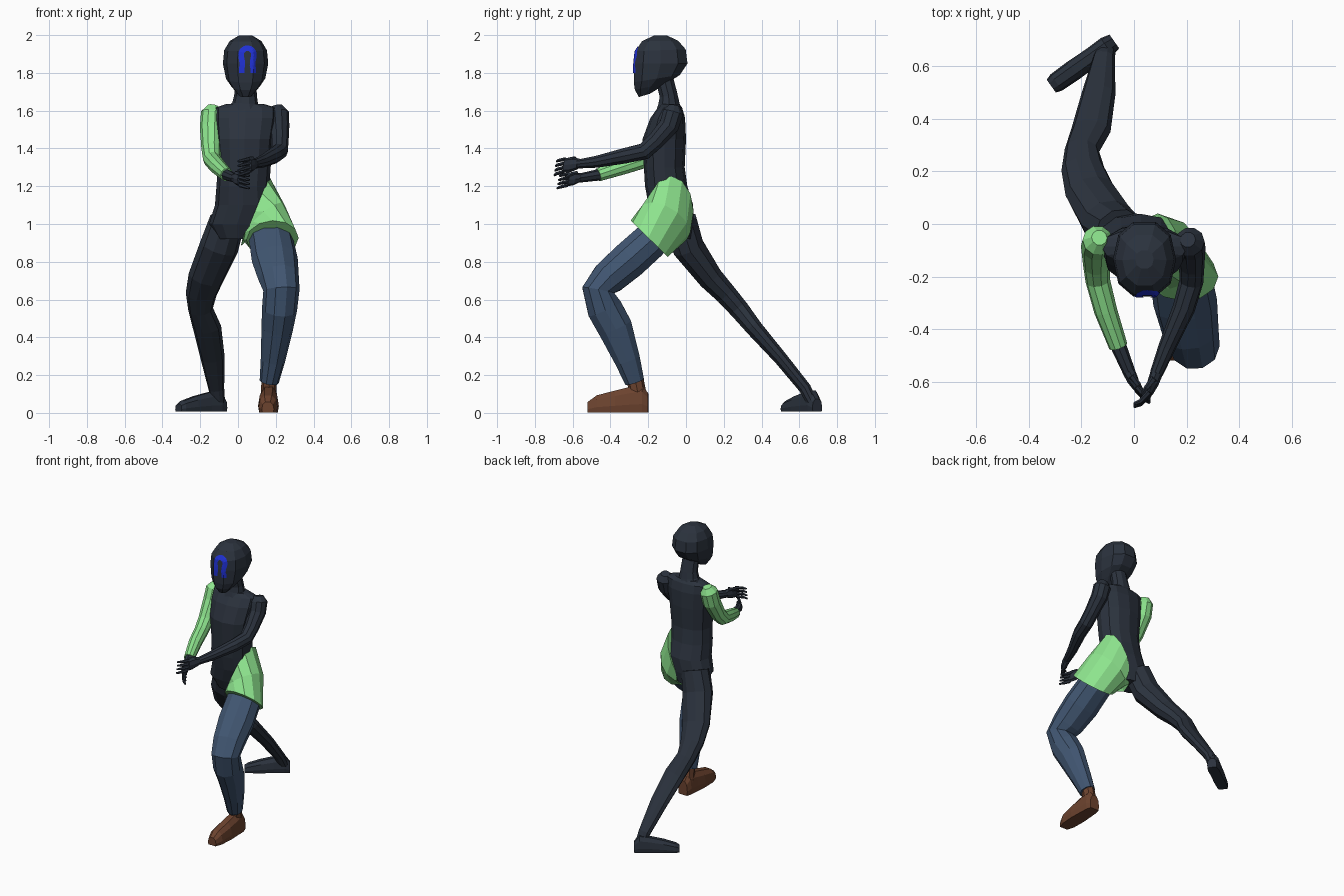
import bpy, bmesh, math
from mathutils import Vector as V
from mathutils.bvhtree import BVHTree


def mat(name, rgb):
    m = bpy.data.materials.new(name)
    m.diffuse_color = (*rgb, 1)
    return m


DARK = mat("dark slate", (0.024, 0.032, 0.047))
GREEN = mat("light green", (0.27, 0.78, 0.27))
DENIM = mat("denim blue", (0.052, 0.092, 0.165))
BROWN = mat("brown leather", (0.15, 0.056, 0.028))
BLUE = mat("bright blue", (0.014, 0.03, 0.65))


def make(name, rings, material, caps=True, closed=True):
    """Skin a list of point rings into one flat-shaded object."""
    bm = bmesh.new()
    rows = [[bm.verts.new(p) for p in r] for r in rings]
    n = len(rows[0])
    for a, b in zip(rows, rows[1:]):
        for i in range(n if closed else n - 1):
            j = (i + 1) % n
            bm.faces.new((a[i], a[j], b[j], b[i]))
    if caps:
        bm.faces.new(rows[0])
        bm.faces.new(rows[-1])
    bmesh.ops.recalc_face_normals(bm, faces=bm.faces)
    me = bpy.data.meshes.new(name)
    bm.to_mesh(me)
    bm.free()
    me.materials.append(material)
    ob = bpy.data.objects.new(name, me)
    bpy.context.collection.objects.link(ob)
    return ob


def ring(c, u, v, n=10, power=1.0):
    """Closed loop around c with half-axes u and v; power < 1 squares it off."""
    c, u, v = V(c), V(u), V(v)

    def sq(s):
        return math.copysign(abs(s) ** power, s)
    return [c + u * sq(math.cos(2 * math.pi * i / n)) + v * sq(math.sin(2 * math.pi * i / n))
            for i in range(n)]


def tube(name, pts, material, n=10):
    """Limb through points (x, y, z, half-width, half-depth)."""
    ps = [V(p[:3]) for p in pts]
    rings = []
    for i, p in enumerate(pts):
        t = V()
        if i > 0:
            t += (ps[i] - ps[i - 1]).normalized()
        if i < len(ps) - 1:
            t += (ps[i + 1] - ps[i]).normalized()
        t.normalize()
        u = (V((1, 0, 0)) - t * t.x).normalized()
        rings.append(ring(ps[i], u * p[3], t.cross(u) * p[-1], n))
    return make(name, rings, material)


def foot(name, heel, toe, sections, material, z0):
    """Flat-soled foot; sections are (position along foot, half-width, height)."""
    heel, toe = V((*heel, 0)), V((*toe, 0))
    side = (toe - heel).normalized().cross(V((0, 0, 1)))
    prof = [(-0.9, 0), (-1, 0.3), (-0.85, 0.75), (-0.4, 1), (0.4, 1), (0.85, 0.75), (1, 0.3), (0.9, 0)]
    return make(name, [[heel.lerp(toe, t) + side * (w * a) + V((0, 0, z0 + h * b)) for a, b in prof]
                       for t, w, h in sections], material)


def hand(name, wrist, knuckle, tip, spread):
    """Palm, four bent fingers and a thumb."""
    wrist, knuckle, tip, spread = V(wrist), V(knuckle), V(tip), V(spread)
    nrm = (knuckle - wrist).cross(spread).normalized()
    make(name + "_palm", [ring(wrist, spread * 0.75, nrm * 0.024, 8),
                          ring(wrist.lerp(knuckle, 0.5), spread * 1.05, nrm * 0.022, 8),
                          ring(knuckle, spread, nrm * 0.014, 8)], DARK)
    for k in range(4):
        s = (k - 1.5) / 1.7
        base, end = knuckle + spread * s, tip + spread * s * 1.1
        mid = base.lerp(end, 0.5) + (knuckle - wrist) * 0.18
        tube(f"{name}_finger_{k + 1}", [(*base, 0.011), (*mid, 0.009), (*end, 0.006)], DARK, 6)
    base = wrist.lerp(knuckle, 0.3) + spread * 0.8
    mid = base.lerp(tip, 0.35) + spread * 0.35
    tube(name + "_thumb", [(*base, 0.014), (*mid, 0.011), (*(mid.lerp(tip, 0.4)), 0.006)], DARK, 6)


# Head: rings of (half-width, front y, front z, back y, back z)
head_rings = []
for rx, fy, fz, by, bz in [(0.035, -0.25, 1.672, -0.19, 1.69), (0.075, -0.272, 1.71, -0.10, 1.745),
                           (0.104, -0.278, 1.75, -0.03, 1.79), (0.12, -0.278, 1.85, 0.01, 1.85),
                           (0.113, -0.27, 1.915, 0.0, 1.925), (0.084, -0.235, 1.967, -0.04, 1.97),
                           (0.035, -0.17, 1.998, -0.10, 1.998)]:
    f, b = V((0.04, fy, fz)), V((0.04, by, bz))
    head_rings.append(ring((f + b) / 2, (rx, 0, 0), (f - b) / 2 * 1.03, 10, 0.88))
head = make("head", head_rings, DARK)

# Face marking: arched ribbon laid on the face
path = [(0.019, 1.80), (0.019, 1.82), (0.023, 1.84), (0.021, 1.865), (0.017, 1.885)]
arch = [(0.05 + 0.034 * math.cos(a), 1.897 + 0.034 * math.sin(a))
        for a in [math.radians(180 - 22.5 * i) for i in range(9)]]
path = path + arch + [(0.1 - x, z) for x, z in reversed(path)]
tree = BVHTree.FromPolygons([v.co for v in head.data.vertices], [p.vertices for p in head.data.polygons])
strip = []
for i, (x, z) in enumerate(path):
    a, b = path[max(i - 1, 0)], path[min(i + 1, len(path) - 1)]
    d = V((b[0] - a[0], b[1] - a[1])).normalized()
    row = []
    for k in (-1, -0.5, 0, 0.5, 1):
        px, pz = x - d.y * 0.015 * k, z + d.x * 0.015 * k
        hit = tree.ray_cast(V((px, -1, pz)), V((0, 1, 0)))[0]
        row.append(V((px, (hit.y if hit else -0.27) - 0.004, pz)))
    strip.append(row)
make("face_marking", strip, BLUE, caps=False, closed=False)

# Neck and torso
tube("neck", [(0.04, -0.115, 1.77, 0.056, 0.05), (0.04, -0.092, 1.68, 0.06, 0.05),
              (0.038, -0.09, 1.64, 0.068, 0.058), (0.036, -0.09, 1.60, 0.1, 0.07)], DARK)
torso = [(0.038, -0.085, 1.635, 0.10, 0.05), (0.04, -0.085, 1.615, 0.165, 0.065),
         (0.04, -0.097, 1.56, 0.165, 0.092), (0.035, -0.115, 1.45, 0.152, 0.115),
         (0.033, -0.115, 1.30, 0.14, 0.108), (0.026, -0.105, 1.20, 0.14, 0.112),
         (0.028, -0.08, 1.10, 0.15, 0.118), (-0.005, -0.065, 1.0, 0.148, 0.105),
         (-0.005, -0.055, 0.92, 0.10, 0.08)]
make("torso", [ring((x, y, z), (rx, 0, 0), (0, -ry, 0), 12, 0.92) for x, y, z, rx, ry in torso], DARK)

# Green shorts leg wrapped around the front hip
make("green_shorts_leg", [
    ring((0.09, -0.082, 1.068), (0.075, 0, 0.185), (0, -0.122, 0), 12),
    ring((0.135, -0.112, 1.01), (0.112, 0, 0.09), (0, -0.135, 0.055), 12),
    ring((0.183, -0.195, 0.922), (0.138, -0.005, 0.005), (0, -0.098, 0.096), 12)], GREEN)

# Front leg with trousers, and shoe
tube("front_trouser_leg", [
    (0.15, -0.13, 0.96, 0.10, 0.09), (0.178, -0.20, 0.90, 0.118, 0.102), (0.195, -0.30, 0.81, 0.122, 0.104),
    (0.215, -0.41, 0.715, 0.108, 0.096), (0.23, -0.465, 0.65, 0.096, 0.09), (0.22, -0.43, 0.55, 0.093, 0.098),
    (0.208, -0.375, 0.45, 0.084, 0.096), (0.185, -0.31, 0.28, 0.065, 0.071),
    (0.165, -0.272, 0.165, 0.051, 0.054)], DENIM)
tube("front_ankle", [(0.165, -0.272, 0.19, 0.04, 0.045), (0.162, -0.25, 0.08, 0.042, 0.045)], BROWN, 8)
foot("front_shoe", (0.165, -0.2), (0.158, -0.52),
     [(0, 0.036, 0.10), (0.1, 0.046, 0.145), (0.3, 0.05, 0.135), (0.55, 0.055, 0.115),
      (0.85, 0.05, 0.09), (1, 0.032, 0.055)], BROWN, 0.003)

# Rear leg and bare foot
tube("rear_leg", [
    (-0.055, -0.03, 1.02, 0.095, 0.09), (-0.10, 0.01, 0.88, 0.104, 0.088), (-0.168, 0.125, 0.72, 0.096, 0.07),
    (-0.195, 0.21, 0.63, 0.082, 0.06), (-0.198, 0.28, 0.55, 0.066, 0.055), (-0.163, 0.36, 0.45, 0.075, 0.047),
    (-0.134, 0.50, 0.29, 0.064, 0.038), (-0.115, 0.63, 0.13, 0.042, 0.034),
    (-0.104, 0.67, 0.05, 0.036, 0.03)], DARK)
foot("rear_foot", (-0.075, 0.695), (-0.315, 0.525),
     [(0, 0.032, 0.065), (0.12, 0.04, 0.11), (0.35, 0.038, 0.10), (0.65, 0.04, 0.08),
      (0.92, 0.038, 0.055), (1, 0.03, 0.04)], DARK, 0.008)

# Green sleeve, bare forearm and hand
tube("green_sleeve", [
    (-0.132, -0.052, 1.625, 0.03), (-0.138, -0.062, 1.59, 0.058), (-0.142, -0.085, 1.51, 0.06),
    (-0.142, -0.155, 1.40, 0.052), (-0.138, -0.215, 1.342, 0.047), (-0.108, -0.33, 1.305, 0.044),
    (-0.06, -0.465, 1.26, 0.036)], GREEN)
tube("sleeve_forearm", [(-0.065, -0.45, 1.262, 0.031), (-0.018, -0.565, 1.243, 0.024)], DARK, 8)
hand("lower_hand", (-0.018, -0.565, 1.243), (0.01, -0.625, 1.235), (0.06, -0.675, 1.222), (0, 0.006, 0.034))

# Bare arm and hand
tube("bare_arm", [
    (0.205, -0.06, 1.625, 0.03), (0.212, -0.068, 1.59, 0.057), (0.216, -0.09, 1.52, 0.056),
    (0.22, -0.16, 1.44, 0.048), (0.218, -0.22, 1.385, 0.046), (0.19, -0.32, 1.362, 0.043),
    (0.125, -0.47, 1.33, 0.033), (0.085, -0.57, 1.318, 0.025)], DARK)
hand("upper_hand", (0.085, -0.57, 1.318), (0.058, -0.645, 1.31), (0.0, -0.69, 1.295), (0.0, 0.006, 0.038))
